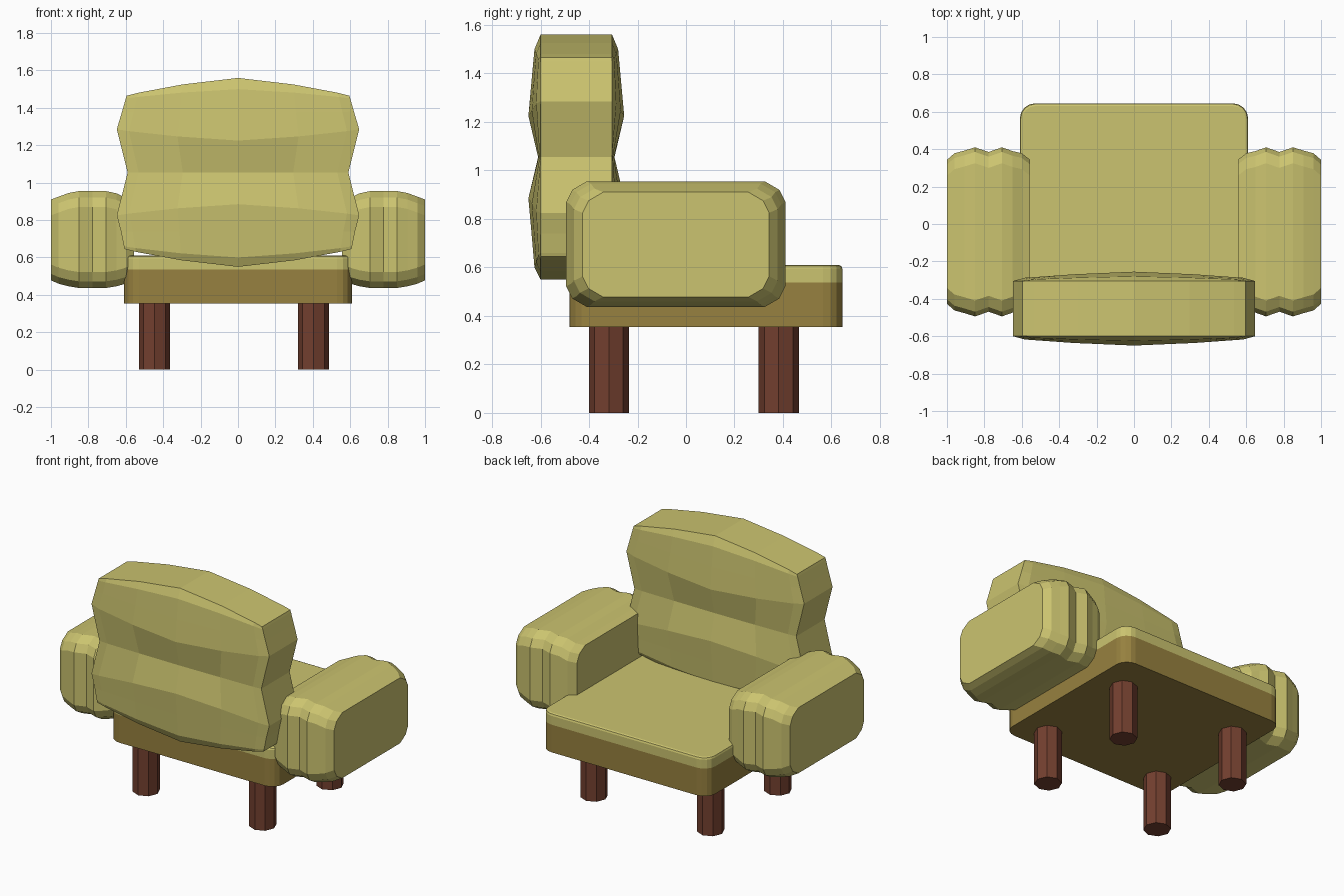
import bpy, bmesh
from math import pi

if "Cube" in bpy.data.objects:
    bpy.data.objects.remove(bpy.data.objects["Cube"])

def material(name, rgb):
    m = bpy.data.materials.new(name)
    m.diffuse_color = (*rgb, 1)
    m.use_nodes = True
    m.node_tree.nodes["Principled BSDF"].inputs["Base Color"].default_value = m.diffuse_color
    return m

FABRIC = material("fabric", (0.60, 0.55, 0.16))
FRAME = material("frame_cloth", (0.31, 0.22, 0.05))
WOOD = material("wood", (0.17, 0.05, 0.028))

def finish(name, bm, mat):
    bmesh.ops.recalc_face_normals(bm, faces=bm.faces)
    me = bpy.data.meshes.new(name)
    bm.to_mesh(me)
    bm.free()
    me.materials.append(mat)
    ob = bpy.data.objects.new(name, me)
    bpy.context.collection.objects.link(ob)
    return ob

def loft(name, loops, mat):
    """Skin closed loops of 2n points; ends are capped with strips of quads."""
    bm = bmesh.new()
    rings = [[bm.verts.new(p) for p in loop] for loop in loops]
    k = len(rings[0])
    for a, b in zip(rings, rings[1:]):
        for i in range(k):
            j = (i + 1) % k
            bm.faces.new((a[i], a[j], b[j], b[i]))
    for r in (rings[0], rings[-1]):
        for i in range(k // 2 - 1):
            bm.faces.new((r[i], r[i + 1], r[k - 2 - i], r[k - 1 - i]))
    return finish(name, bm, mat)

def slab(name, x, y0, y1, z0, z1, radius, top, mat):
    """Box with rounded vertical corners and an optional chamfered top rim."""
    bm = bmesh.new()
    bmesh.ops.create_cube(bm, size=1)
    for v in bm.verts:
        v.co = (v.co.x * 2 * x, y0 if v.co.y < 0 else y1, z0 if v.co.z < 0 else z1)
    up = [e for e in bm.edges if abs(e.verts[0].co.z - e.verts[1].co.z) > 1e-4]
    bmesh.ops.bevel(bm, geom=up, offset=radius, segments=4, profile=0.5, affect='EDGES')
    if top:
        rim = [e for e in bm.edges if all(v.co.z > z1 - 1e-4 for v in e.verts)]
        bmesh.ops.bevel(bm, geom=rim, offset=top, segments=2, profile=0.5, affect='EDGES')
    return finish(name, bm, mat)

# Seat
slab("seat_base", 0.61, -0.48, 0.645, 0.355, 0.537, 0.08, 0, FRAME)
slab("seat_cushion", 0.61, -0.48, 0.645, 0.537, 0.61, 0.08, 0.015, FABRIC)

# Legs
for side, x in (("left", -0.447), ("right", 0.403)):
    for end, y in (("front", -0.318), ("back", 0.382)):
        bm = bmesh.new()
        bmesh.ops.create_cone(bm, cap_ends=True, segments=8, radius1=0.083,
                              radius2=0.083, depth=0.358)
        bmesh.ops.translate(bm, verts=bm.verts, vec=(x, y, 0.179))
        finish(f"{end}_{side}_leg", bm, WOOD)

# Arms: rounded rectangles in y-z lofted across x, with a groove in each end
def arm_loop(x, y0, y1, z0, z1):
    c, m = 0.085, 0.025
    return [(x, y0, z0 + c), (x, y0, z1 - c), (x, y0 + m, z1 - m - 0.01), (x, y0 + c, z1),
            (x, y1 - c, z1), (x, y1 - m, z1 - m - 0.01), (x, y1, z1 - c),
            (x, y1, z0 + c), (x, y1 - m, z0 + m + 0.01), (x, y1 - c, z0),
            (x, y0 + c, z0), (x, y0 + m, z0 + m + 0.01)]

# x, half length, bottom, top
ARM = [(0.555, 0.385, 0.48, 0.905), (0.60, 0.420, 0.46, 0.92), (0.65, 0.432, 0.446, 0.943),
       (0.706, 0.452, 0.437, 0.955), (0.777, 0.427, 0.437, 0.955), (0.85, 0.452, 0.437, 0.955),
       (0.905, 0.435, 0.446, 0.945), (0.96, 0.420, 0.46, 0.925), (1.0, 0.385, 0.478, 0.91)]
for side, s in (("left", -1), ("right", 1)):
    loops = []
    for x, h, z0, z1 in ARM:
        loop = arm_loop(s * x, -0.042 - h, -0.042 + h, z0, z1)
        loops.append(loop[-2:] + loop[:-2])
    loft(f"{side}_arm", loops, FABRIC)

# Backrest: rows of (edge half width, edge z, centre z, bulge)
ROWS = [(0.605, 0.645, 0.550, 0.000), (0.61, 0.66, 0.600, 0.025), (0.626, 0.74, 0.74, 0.037),
        (0.648, 0.825, 0.885, 0.050), (0.590, 1.055, 1.055, 0.010), (0.648, 1.285, 1.225, 0.050),
        (0.620, 1.38, 1.37, 0.037), (0.60, 1.45, 1.50, 0.025), (0.595, 1.465, 1.560, 0.000)]
loops = []
for u, f in ((-1, 0), (-0.9, 0.35), (-0.5, 0.72), (0, 1), (0.5, 0.72), (0.9, 0.35), (1, 0)):
    g = {1: 0, 0.9: 0.16, 0.5: 0.63, 0: 1}[abs(u)]
    front = [(u * w, -0.60 - b * f, ze + (zc - ze) * g) for w, ze, zc, b in ROWS]
    back = [(u * w, -0.305 + b * f, ze + (zc - ze) * g) for w, ze, zc, b in ROWS]
    loops.append(front + back[::-1])
loft("backrest", loops, FABRIC)
